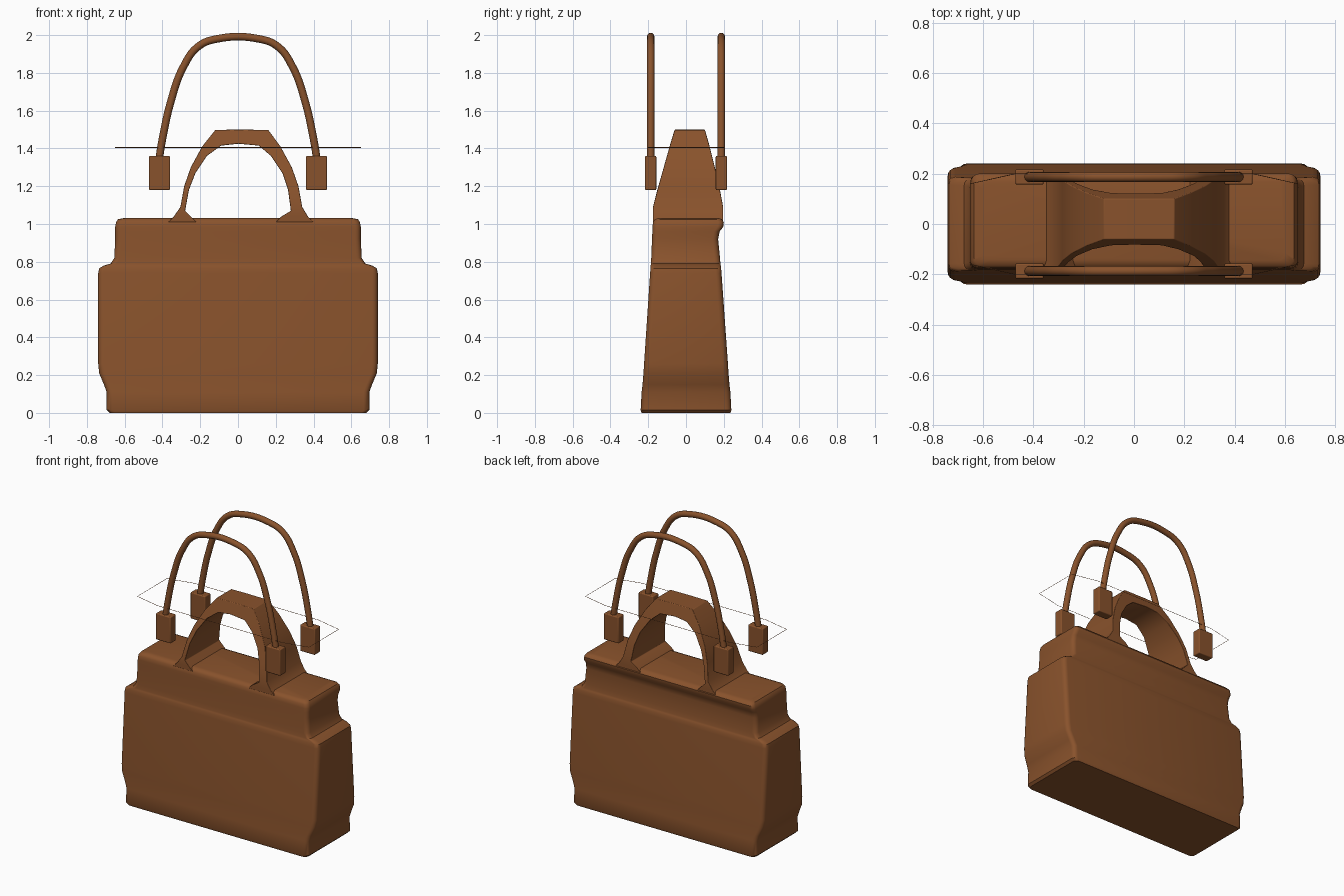
import bpy, bmesh, math

if "Cube" in bpy.data.objects:
    bpy.data.objects.remove(bpy.data.objects["Cube"])

leather = bpy.data.materials.new("brown_leather")
leather.diffuse_color = (0.25, 0.085, 0.025, 1)
leather.use_nodes = True
leather.node_tree.nodes["Principled BSDF"].inputs["Base Color"].default_value = leather.diffuse_color


def finish(obj, bevel=0.0, angle=40):
    obj.data.materials.append(leather)
    bpy.ops.object.select_all(action='DESELECT')
    obj.select_set(True)
    bpy.context.view_layer.objects.active = obj
    if bevel:
        mod = obj.modifiers.new("soft_edges", 'BEVEL')
        mod.width, mod.segments, mod.limit_method = bevel, 3, 'ANGLE'
        mod.angle_limit = math.radians(35)
    bpy.ops.object.shade_smooth_by_angle(angle=math.radians(angle))
    return obj


def loft(name, rings, bevel=0.0, angle=40):
    """Bridge equal-length point rings and cap both ends."""
    bm = bmesh.new()
    loops = [[bm.verts.new(p) for p in ring] for ring in rings]
    n = len(loops[0])
    for a, b in zip(loops, loops[1:]):
        for i in range(n):
            j = (i + 1) % n
            bm.faces.new((a[i], a[j], b[j], b[i]))
    bm.faces.new(loops[0])
    bm.faces.new(loops[-1])
    bmesh.ops.recalc_face_normals(bm, faces=bm.faces)
    mesh = bpy.data.meshes.new(name)
    bm.to_mesh(mesh)
    bm.free()
    obj = bpy.data.objects.new(name, mesh)
    bpy.context.collection.objects.link(obj)
    return finish(obj, bevel, angle)


def rounded_rect(z, hx, y0, y1, r=0.03, seg=4):
    pts = []
    corners = ((hx - r, y1 - r), (-hx + r, y1 - r), (-hx + r, y0 + r), (hx - r, y0 + r))
    for q, (cx, cy) in enumerate(corners):
        for k in range(seg + 1):
            a = math.pi / 2 * (q + k / seg)
            pts.append((cx + r * math.cos(a), cy + r * math.sin(a), z))
    return pts


def interp(table, z):
    for (za, a), (zb, b) in zip(table, table[1:]):
        if z <= zb:
            return a + (b - a) * max(0, z - za) / (zb - za)
    return table[-1][1]


def tube(name, points, y, radius, cyclic=False, smooth=True):
    cu = bpy.data.curves.new(name, 'CURVE')
    cu.dimensions = '3D'
    cu.bevel_depth, cu.bevel_resolution, cu.use_fill_caps = radius, 4 if smooth else 0, True
    if smooth:
        sp = cu.splines.new('BEZIER')
        sp.bezier_points.add(len(points) - 1)
        for bp, (x, z) in zip(sp.bezier_points, points):
            bp.co = (x, y, z)
            bp.handle_left_type = bp.handle_right_type = 'AUTO'
    else:
        sp = cu.splines.new('POLY')
        sp.points.add(len(points) - 1)
        for p, co in zip(sp.points, points):
            p.co = (*co, 1)
    sp.use_cyclic_u = cyclic
    temp = bpy.data.objects.new(name + "_path", cu)
    bpy.context.collection.objects.link(temp)
    bpy.context.view_layer.update()
    mesh = bpy.data.meshes.new_from_object(temp.evaluated_get(bpy.context.evaluated_depsgraph_get()))
    bpy.data.objects.remove(temp)
    obj = bpy.data.objects.new(name, mesh)
    bpy.context.collection.objects.link(obj)
    return finish(obj)


# stepped bag body: height, half width, front y, back y
sections = [
    (0.00, 0.68, -0.235, 0.235), (0.015, 0.695, -0.24, 0.24), (0.11, 0.695, -0.235, 0.235),
    (0.15, 0.71, -0.23, 0.23), (0.21, 0.735, -0.225, 0.225), (0.26, 0.74, -0.222, 0.222),
    (0.74, 0.74, -0.19, 0.188), (0.765, 0.735, -0.188, 0.186), (0.78, 0.71, -0.187, 0.184),
    (0.79, 0.675, -0.186, 0.182), (0.82, 0.655, -0.184, 0.18), (0.92, 0.65, -0.18, 0.17),
    (0.96, 0.65, -0.178, 0.178), (0.985, 0.65, -0.177, 0.197), (1.01, 0.645, -0.175, 0.2),
    (1.025, 0.635, -0.165, 0.19), (1.032, 0.60, -0.145, 0.17)]
loft("bag_body", [rounded_rect(*s) for s in sections])

# arched top grip, wide at the feet and narrowing upward
outer = [(-0.37, 1.01), (-0.34, 1.04), (-0.305, 1.09), (-0.285, 1.2), (-0.25, 1.3),
         (-0.19, 1.41), (-0.12, 1.498), (0.0, 1.5), (0.16, 1.498), (0.225, 1.41),
         (0.285, 1.3), (0.32, 1.2), (0.34, 1.09), (0.37, 1.04), (0.40, 1.01)]
inner = [(-0.22, 1.01), (-0.25, 1.04), (-0.28, 1.07), (-0.26, 1.18), (-0.225, 1.27),
         (-0.165, 1.36), (-0.09, 1.415), (0.0, 1.425), (0.11, 1.415), (0.175, 1.36),
         (0.235, 1.27), (0.265, 1.18), (0.28, 1.07), (0.23, 1.04), (0.20, 1.01)]
front = [(1.0, -0.175), (1.1, -0.175), (1.25, -0.132), (1.47, -0.07), (1.5, -0.06)]
back = [(1.0, 0.197), (1.1, 0.197), (1.25, 0.165), (1.47, 0.11), (1.5, 0.1)]
rings = []
for (xo, zo), (xi, zi) in zip(outer, inner):
    rings.append([(xo, interp(front, zo), zo), (xo, interp(back, zo), zo),
                  (xi, interp(back, zi), zi), (xi, interp(front, zi), zi)])
loft("top_grip", rings, bevel=0.014)

# pair of carrying straps with block ends
half = [(0.42, 1.33), (0.40, 1.45), (0.355, 1.65), (0.29, 1.83), (0.21, 1.94), (0.11, 1.98)]
arch = [(-x, z) for x, z in half] + half[::-1]
for side, y in (("front", -0.187), ("back", 0.187)):
    tube(side + "_strap", arch, y, 0.02)
    for end, x in (("left", -0.415), ("right", 0.415)):
        block = [[(x + sx * 0.056, y + sy * 0.03, z)
                  for sx, sy in ((-1, -1), (1, -1), (1, 1), (-1, 1))] for z in (1.18, 1.36)]
        loft(f"{side}_{end}_strap_end", block, bevel=0.006)

# fine thread outline around the opening level
q = [(0.65, 0.16), (0.47, 0.2)]
outline = [(x, y, 1.405) for x, y in q] + [(-x, y, 1.405) for x, y in q[::-1]]
outline += [(x, -y, z) for x, y, z in outline[::-1]]
tube("opening_thread", outline, 0, 0.0015, cyclic=True, smooth=False)
